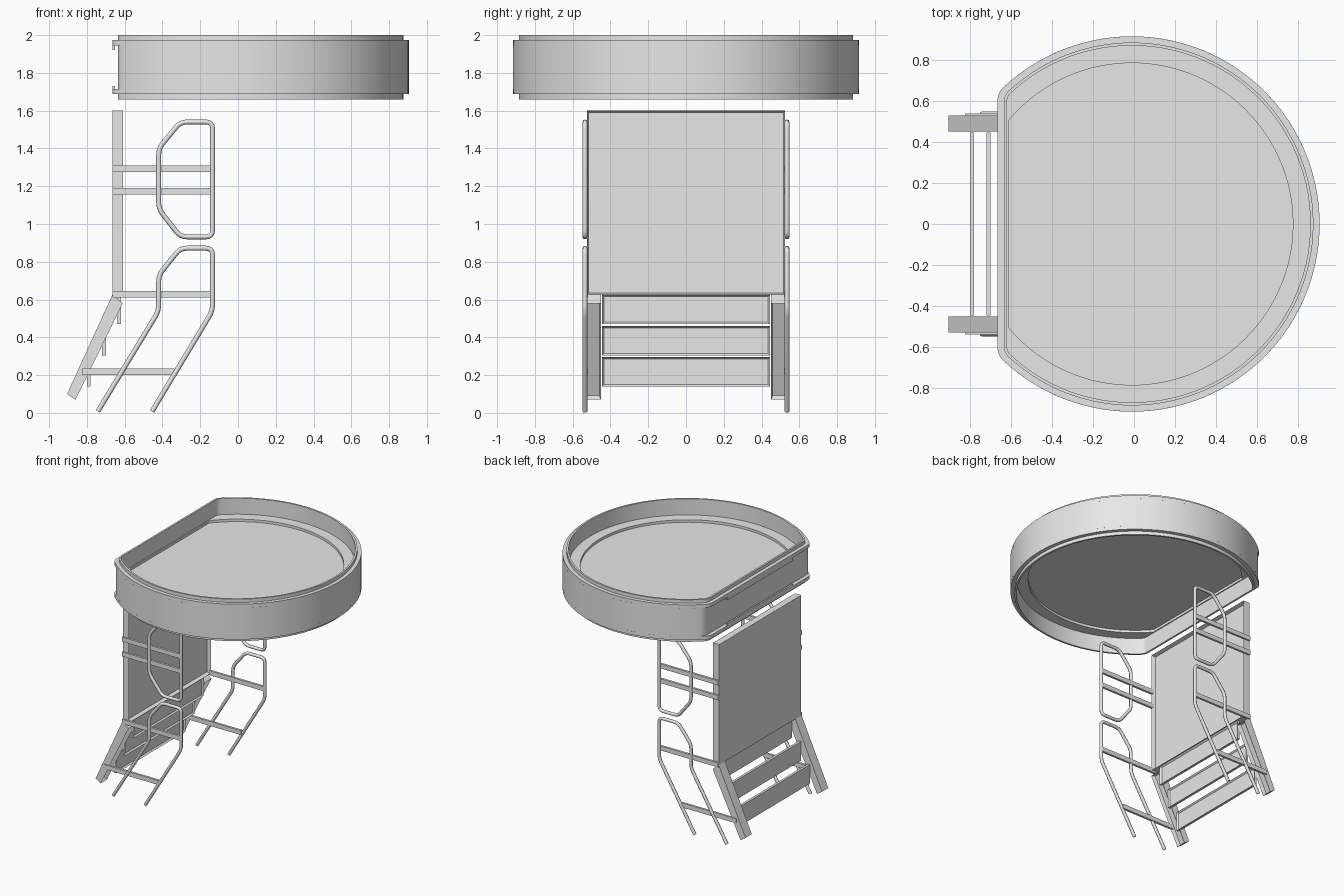
import bpy, bmesh
from math import sin, cos, atan2, sqrt, radians
from mathutils import Vector

cube = bpy.data.objects.get("Cube")
if cube:
    bpy.data.objects.remove(cube, do_unlink=True)

GREY = (0.8, 0.8, 0.8, 1)
grey = bpy.data.materials.new("light_grey")
grey.use_nodes = True
grey.diffuse_color = GREY
grey.node_tree.nodes["Principled BSDF"].inputs["Base Color"].default_value = GREY

SIDES = ((1, "left"), (-1, "right"))


def add_object(name, data):
    obj = bpy.data.objects.new(name, data)
    bpy.context.collection.objects.link(obj)
    data.materials.append(grey)
    return obj


def finish(name, bm):
    bmesh.ops.recalc_face_normals(bm, faces=bm.faces)
    mesh = bpy.data.meshes.new(name)
    bm.to_mesh(mesh)
    bm.free()
    return add_object(name, mesh)


def activate(obj):
    bpy.ops.object.select_all(action='DESELECT')
    obj.select_set(True)
    bpy.context.view_layer.objects.active = obj


def prism(name, outline, y0, y1, rim=0, depth=0):
    """Extrude an x-z outline along y; optionally hollow its +x face."""
    bm = bmesh.new()
    a, b = ([bm.verts.new((x, y, z)) for x, z in outline] for y in (y0, y1))
    bm.faces.new(a)
    bm.faces.new(b)
    n = len(outline)
    for i in range(n):
        j = (i + 1) % n
        bm.faces.new((a[i], a[j], b[j], b[i]))
    bmesh.ops.recalc_face_normals(bm, faces=bm.faces)
    if rim:
        face = max(bm.faces, key=lambda f: f.normal.x)
        bmesh.ops.inset_region(bm, faces=[face], thickness=rim)
        shift = -face.normal * depth
        for v in face.verts:
            v.co += shift
    return finish(name, bm)


def box(name, x0, x1, y0, y1, z0, z1, **kw):
    return prism(name, [(x0, z0), (x1, z0), (x1, z1), (x0, z1)], y0, y1, **kw)


def d_outline(r, flat, fillet, cx=-0.01, arc=80, steps=6):
    """Circle cut by a straight side at x = flat, with rounded corners."""
    fx = flat + fillet - cx
    fy = sqrt((r - fillet) ** 2 - fx ** 2)
    a = atan2(fy, fx)
    pts = [(cx + r * cos(t), r * sin(t))
           for t in (-a + 2 * a * i / arc for i in range(arc + 1))]
    for i in range(1, steps + 1):
        t = a + (radians(180) - a) * i / steps
        pts.append((cx + fx + fillet * cos(t), fy + fillet * sin(t)))
    corner = [(x, -y) for x, y in reversed(pts[arc + 1:])]
    return pts + corner


# Round tray: one loft from the upper floor, over the rim, to the lower floor
half = [(0.785, -0.612, 0.02, 0.02), (0.785, -0.612, 0.02, 0.04),
        (0.87, -0.62, 0.06, 0.04), (0.87, -0.62, 0.06, 0.17),
        (0.885, -0.635, 0.07, 0.17), (0.885, -0.635, 0.07, 0.143),
        (0.915, -0.665, 0.08, 0.143), (0.915, -0.665, 0.08, 0.115),
        (0.915, -0.635, 0.08, 0.115)]
rings = [(r, x, f, 1.83 + h) for r, x, f, h in half]
rings += [(r, x, f, 1.83 - h) for r, x, f, h in reversed(half)]
bm = bmesh.new()
loops = [[bm.verts.new((x, y, z)) for x, y in d_outline(r, flat, f)]
         for r, flat, f, z in rings]
for a, b in zip(loops, loops[1:]):
    for i in range(len(a)):
        j = (i + 1) % len(a)
        bm.faces.new((a[i], a[j], b[j], b[i]))
bm.faces.new(loops[0])
bm.faces.new(loops[-1])
tray = finish("round_tray", bm)
activate(tray)
bpy.ops.object.shade_smooth_by_angle(angle=radians(30))

# Hanging lips on the straight side of the tray
box("upper_lip", -0.665, -0.652, -0.42, 0.42, 1.92, 1.945)
box("lower_lip", -0.665, -0.652, -0.42, 0.42, 1.715, 1.73)

# Upright panel, hollow on its inner face
box("upright_panel", -0.665, -0.61, -0.525, 0.525, 0.625, 1.6, rim=0.013, depth=0.03)

# Three hollow step boards
for i in range(3):
    x, z = -0.64 - 0.08 * i, 0.47 - 0.165 * i
    box(f"step_board_{i + 1}", x, x + 0.02, -0.445, 0.445, z, z + 0.155,
        rim=0.014, depth=0.012)


def rounded(points, closed, cut=0.035, steps=4):
    """Replace each corner of a path with a short curve."""
    pts = [Vector(p) for p in points]
    out = []
    for i, p in enumerate(pts):
        if not closed and i in (0, len(pts) - 1):
            out.append(p)
            continue
        a = p + (pts[i - 1] - p).normalized() * cut
        b = p + (pts[(i + 1) % len(pts)] - p).normalized() * cut
        for k in range(steps + 1):
            t = k / steps
            out.append(a * (1 - t) ** 2 + p * 2 * t * (1 - t) + b * t ** 2)
    return out


def tube(name, points, y, closed):
    curve = bpy.data.curves.new(name, 'CURVE')
    curve.dimensions = '3D'
    curve.bevel_depth = 0.013
    curve.bevel_resolution = 2
    curve.use_fill_caps = True
    path = rounded(points, closed)
    spline = curve.splines.new('POLY')
    spline.points.add(len(path) - 1)
    for sp, p in zip(spline.points, path):
        sp.co = (p.x, y, p.y, 1)
    spline.use_cyclic_u = closed
    activate(add_object(name, curve))
    bpy.ops.object.convert(target='MESH')
    bpy.ops.object.shade_smooth_by_angle(angle=radians(50))


UPPER = [(-0.135, 1.54), (-0.305, 1.54), (-0.42, 1.4), (-0.42, 1.08),
         (-0.305, 0.932), (-0.135, 0.932)]
LOWER = [(-0.742, 0.008), (-0.42, 0.54), (-0.42, 0.73), (-0.305, 0.872),
         (-0.135, 0.872), (-0.135, 0.54), (-0.455, 0.008)]
STRINGER = [(-0.665, 0.625), (-0.61, 0.58), (-0.86, 0.07), (-0.905, 0.1)]
BARS = {"top": (-0.665, 1.275), "middle": (-0.665, 1.155),
        "waist": (-0.665, 0.61), "foot": (-0.825, 0.2)}

# Stringers, handrails and their connecting bars on both sides
for s, side in SIDES:
    y0, y1 = sorted((s * 0.45, s * 0.53))
    prism(f"{side}_stringer", STRINGER, y0, y1, rim=0.013, depth=0.03)
    tube(f"{side}_upper_handrail", UPPER, s * 0.535, True)
    tube(f"{side}_lower_handrail", LOWER, s * 0.535, False)
    y0, y1 = sorted((s * 0.52, s * 0.538))
    for bar, (x, z) in BARS.items():
        end = -0.335 if bar == "foot" else -0.135
        box(f"{side}_{bar}_bar", x, end, y0, y1, z, z + 0.036)
